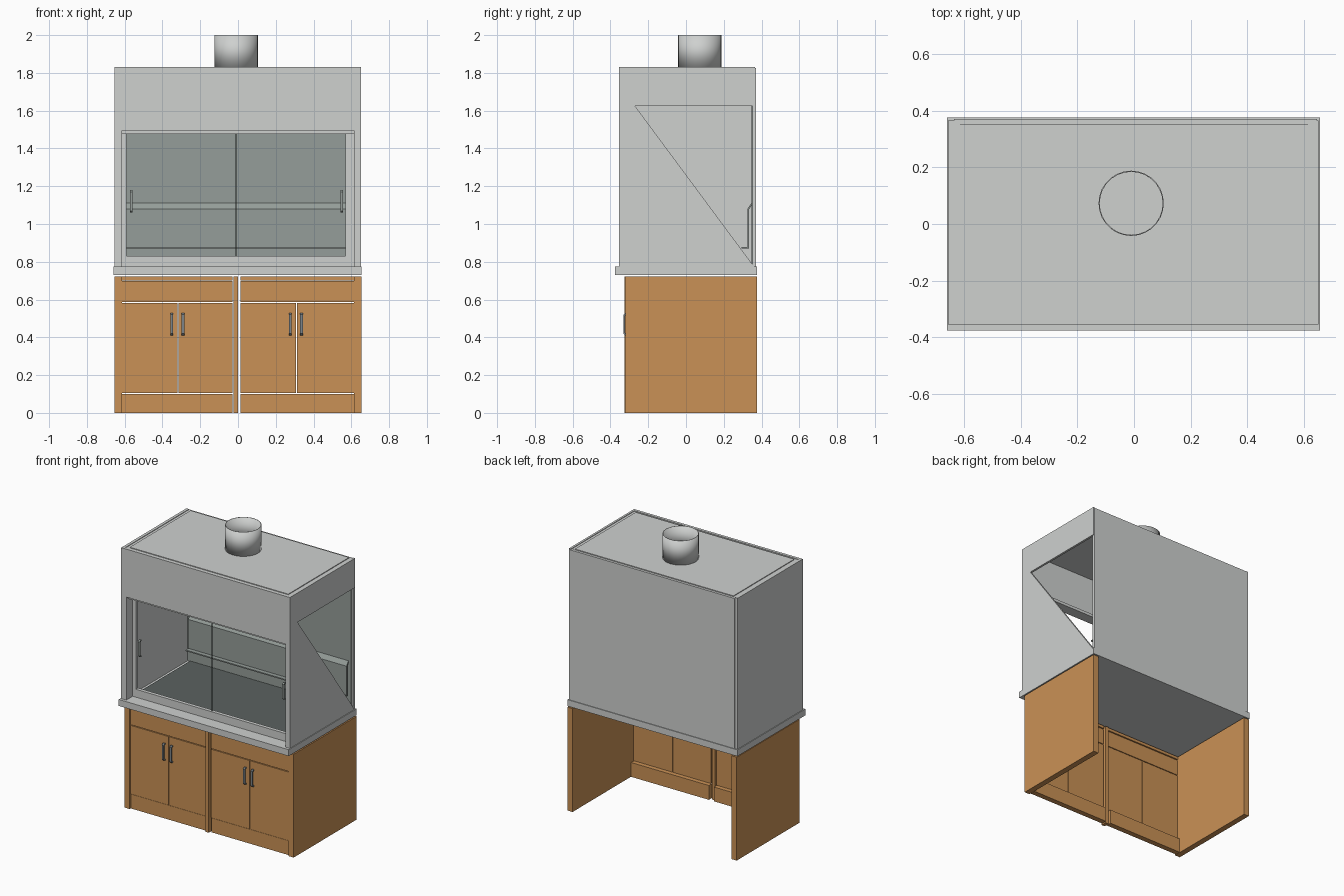
import bpy
import bmesh
from mathutils import Vector

cube = bpy.data.objects.get("Cube")
if cube:
    bpy.data.objects.remove(cube, do_unlink=True)


def material(name, r, g, b):
    mat = bpy.data.materials.new(name)
    mat.use_nodes = True
    mat.diffuse_color = (r, g, b, 1)
    mat.node_tree.nodes["Principled BSDF"].inputs["Base Color"].default_value = (r, g, b, 1)
    return mat


PAINT = material("light grey paint", 0.62, 0.635, 0.625)
LINER = material("green grey liner", 0.30, 0.34, 0.32)
SURFACE = material("dark work surface", 0.105, 0.122, 0.117)
WOOD = material("warm wood", 0.59, 0.285, 0.092)
STEEL = material("handle steel", 0.20, 0.23, 0.25)


def finish(name, bm, mat):
    bmesh.ops.recalc_face_normals(bm, faces=bm.faces)
    mesh = bpy.data.meshes.new(name)
    bm.to_mesh(mesh)
    bm.free()
    mesh.materials.append(mat)
    obj = bpy.data.objects.new(name, mesh)
    bpy.context.collection.objects.link(obj)
    return obj


def box(name, x, y, z, mat):
    """Box from (low, high) pairs on each axis."""
    bm = bmesh.new()
    bmesh.ops.create_cube(bm, size=1)
    for v in bm.verts:
        v.co = Vector([(lo + hi) / 2 + c * (hi - lo) for c, (lo, hi) in zip(v.co, (x, y, z))])
    return finish(name, bm, mat)


def extrude_x(name, outline, x0, x1, mat):
    """Solid from a (y, z) outline swept between two x positions."""
    bm = bmesh.new()
    face = bm.faces.new([bm.verts.new((x0, y, z)) for y, z in outline])
    swept = bmesh.ops.extrude_face_region(bm, geom=[face])["geom"]
    for v in swept:
        if isinstance(v, bmesh.types.BMVert):
            v.co.x = x1
    return finish(name, bm, mat)


def handle(name, x, y, z, mat):
    """Bow handle standing out toward the front from depth y."""
    outer = [(0, -0.06), (-0.008, -0.06), (-0.018, -0.05), (-0.018, 0.05), (-0.008, 0.06), (0, 0.06)]
    inner = [(0, 0.05), (-0.006, 0.05), (-0.01, 0.044), (-0.01, -0.044), (-0.006, -0.05), (0, -0.05)]
    extrude_x(name, [(y + a, z + b) for a, b in outer + inner], x - 0.007, x + 0.007, mat)


# Base cabinet: side panels, centre post and open back
for side, sx in (("right", -1), ("left", 1)):
    box(f"cabinet_side_{side}", sorted((sx * 0.615, sx * 0.655)), (-0.32, 0.375), (0, 0.722), WOOD)
box("centre_post", (-0.025, 0), (-0.325, -0.285), (0, 0.722), WOOD)

# Two cabinet fronts with toe board, pair of doors, drawer and rail
for side, x0, x1, mid in (("right", -0.613, -0.028, -0.317), ("left", 0.012, 0.613, 0.31)):
    box(f"toe_board_{side}", (x0, x1), (-0.308, -0.27), (0, 0.1), WOOD)
    box(f"outer_door_{side}", (x0, mid - 0.002), (-0.313, -0.295), (0.104, 0.583), WOOD)
    box(f"inner_door_{side}", (mid + 0.002, x1), (-0.313, -0.295), (0.104, 0.583), WOOD)
    box(f"drawer_front_{side}", (x0, x1), (-0.313, -0.295), (0.588, 0.698), WOOD)
    box(f"top_rail_{side}", (x0, x1), (-0.308, -0.29), (0.702, 0.722), WOOD)
    for n, dx in enumerate((-0.033, 0.026)):
        handle(f"door_handle_{side}_{n}", mid + dx, -0.313, 0.47, STEEL)

# Counter and the dark work surface
box("counter", (-0.66, 0.655), (-0.375, 0.375), (0.73, 0.775), PAINT)
box("work_surface", (-0.612, 0.61), (-0.26, 0.345), (0.775, 0.782), SURFACE)

# Hood shell: closed right wall, left wall with a triangular opening
box("hood_wall_right", (-0.655, -0.635), (-0.355, 0.365), (0.775, 1.83), PAINT)
extrude_x("hood_wall_left",
          [(-0.355, 0.775), (0.36, 0.775), (-0.27, 1.625), (0.365, 1.625),
           (0.365, 1.83), (-0.355, 1.83)], 0.635, 0.65, PAINT)
box("hood_back", (-0.635, 0.645), (0.352, 0.37), (0.775, 1.825), PAINT)
box("hood_roof", (-0.635, 0.635), (-0.337, 0.352), (1.808, 1.826), PAINT)
box("roof_panel", (-0.613, 0.613), (-0.32, 0.352), (1.826, 1.831), PAINT)
box("hood_header", (-0.635, 0.635), (-0.355, -0.335), (1.495, 1.83), PAINT)
for side, x0, x1 in (("right", -0.635, -0.615), ("left", 0.615, 0.635)):
    box(f"front_post_{side}", (x0, x1), (-0.355, -0.27), (0.775, 1.5), PAINT)

# Inset window frame with a centre seam and pull handles
box("frame_sill", (-0.615, 0.615), (-0.285, -0.26), (0.775, 0.83), PAINT)
box("frame_head", (-0.635, 0.635), (-0.335, -0.26), (1.477, 1.497), PAINT)
box("frame_stile_right", (-0.615, -0.59), (-0.285, -0.26), (0.83, 1.477), PAINT)
box("frame_stile_left", (0.57, 0.615), (-0.285, -0.26), (0.83, 1.477), PAINT)
box("sash_seam", (-0.012, -0.008), (-0.274, -0.27), (0.83, 1.477), SURFACE)
handle("sash_handle_right", -0.565, -0.27, 1.12, LINER)
handle("sash_handle_left", 0.55, -0.27, 1.12, LINER)

# Back liner and folded baffle
box("back_liner", (-0.632, 0.632), (0.346, 0.352), (0.782, 1.8), LINER)
extrude_x("baffle",
          [(0.346, 1.11), (0.325, 1.08), (0.325, 0.878), (0.295, 0.878),
           (0.295, 0.87), (0.333, 0.87), (0.333, 1.076), (0.346, 1.095)],
          -0.612, 0.612, LINER)

# Open exhaust duct: a round tube with a thin wall
bm = bmesh.new()
bmesh.ops.create_cone(bm, cap_ends=False, segments=28, radius1=0.115, radius2=0.115, depth=0.172)
bmesh.ops.translate(bm, verts=bm.verts, vec=(-0.01, 0.073, 1.914))
duct = finish("exhaust_duct", bm, PAINT)
wall = duct.modifiers.new("wall", "SOLIDIFY")
wall.thickness = 0.004
bpy.ops.object.select_all(action="DESELECT")
duct.select_set(True)
bpy.context.view_layer.objects.active = duct
bpy.ops.object.shade_smooth_by_angle()
